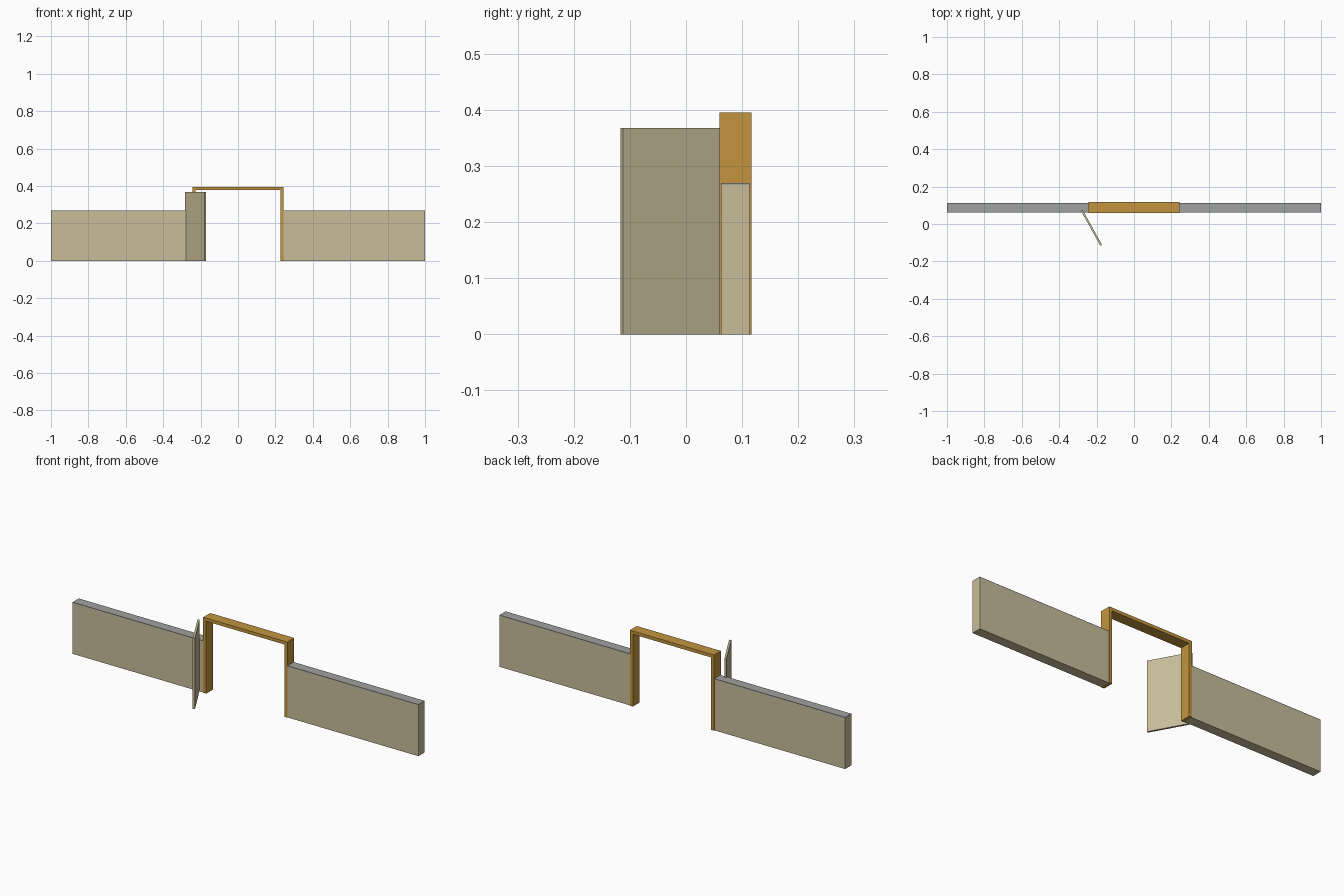
import bpy, bmesh, math
from mathutils import Matrix, Vector

if "Cube" in bpy.data.objects:
    bpy.data.objects.remove(bpy.data.objects["Cube"])


def material(name, rgb):
    """Flat colour from 0-255 display values."""
    m = bpy.data.materials.new(name)
    lin = [((c / 255 + 0.055) / 1.055) ** 2.4 for c in rgb]
    m.diffuse_color = (*lin, 1)
    m.use_nodes = True
    m.node_tree.nodes["Principled BSDF"].inputs["Base Color"].default_value = m.diffuse_color
    return m


TAN = material("tan_plaster", (200, 189, 154))
GREY = material("grey_cap", (160, 162, 159))
OCHRE = material("ochre_wood", (195, 149, 62))


def box(name, lo, hi, mat):
    lo, hi = Vector(lo), Vector(hi)
    bm = bmesh.new()
    bmesh.ops.create_cube(bm, size=1)
    bmesh.ops.scale(bm, vec=hi - lo, verts=bm.verts)
    bmesh.ops.translate(bm, vec=(lo + hi) / 2, verts=bm.verts)
    me = bpy.data.meshes.new(name)
    bm.to_mesh(me)
    bm.free()
    me.materials.append(mat)
    ob = bpy.data.objects.new(name, me)
    bpy.context.collection.objects.link(ob)
    return ob


HALF, POST = 0.243, 0.017          # doorway half width, frame thickness
WALL_Y, WALL_TOP, CAP = (0.0625, 0.1135), 0.27, 0.004

# Low walls with thin caps on both sides of the doorway
for side, x0, x1 in (("left", -1, -HALF), ("right", HALF, 1)):
    box(side + "_wall", (x0, WALL_Y[0], 0), (x1, WALL_Y[1], WALL_TOP - CAP), TAN)
    box(side + "_wall_cap", (x0, WALL_Y[0], WALL_TOP - CAP), (x1, WALL_Y[1], WALL_TOP), GREY)

# Door frame: one U-shaped profile extruded through its depth
profile = [(-HALF, 0), (-HALF, 0.395), (HALF, 0.395), (HALF, 0),
           (HALF - POST, 0), (HALF - POST, 0.378), (POST - HALF, 0.378), (POST - HALF, 0)]
bm = bmesh.new()
face = bm.faces.new([bm.verts.new((x, 0.06, z)) for x, z in profile])
ext = bmesh.ops.extrude_face_region(bm, geom=[face])
bmesh.ops.translate(bm, vec=(0, 0.057, 0),
                    verts=[g for g in ext["geom"] if isinstance(g, bmesh.types.BMVert)])
bmesh.ops.recalc_face_normals(bm, faces=bm.faces)
me = bpy.data.meshes.new("door_frame")
bm.to_mesh(me)
bm.free()
me.materials.append(OCHRE)
bpy.context.collection.objects.link(bpy.data.objects.new("door_frame", me))

# Door leaf swung open about its hinge
door = box("door_leaf", (0, 0, 0), (0.215, 0.0105, 0.368), TAN)
door.data.transform(Matrix.Translation((-0.284, 0.071, 0)) @ Matrix.Rotation(math.radians(-61), 4, 'Z'))
